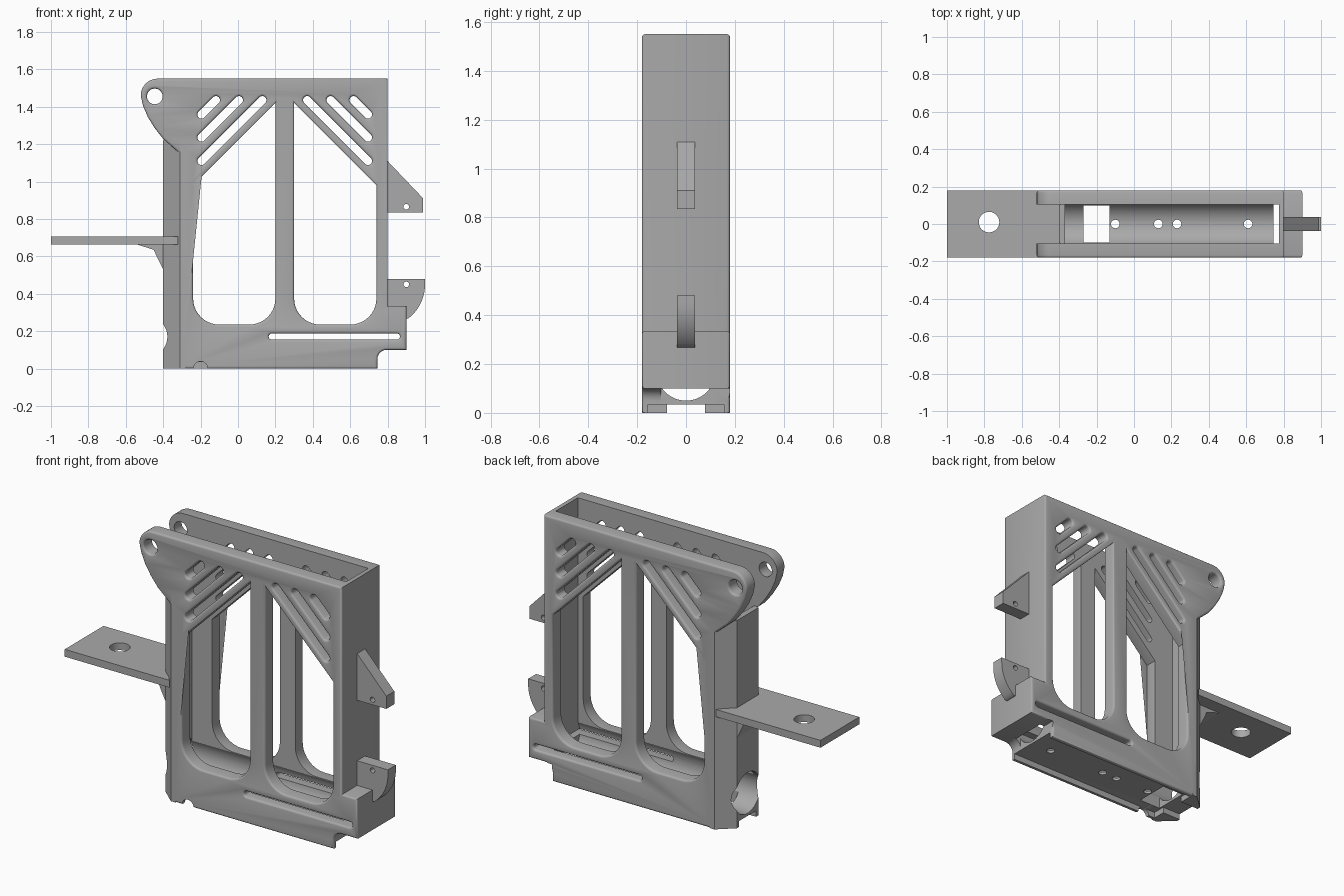
import bpy
import bmesh
from math import cos, sin, pi, radians
from mathutils import Matrix

cube = bpy.data.objects.get("Cube")
if cube:
    bpy.data.objects.remove(cube)

grey = bpy.data.materials.new("plain_grey")
grey.use_nodes = True
COLOUR = (0.40, 0.40, 0.40, 1)
grey.diffuse_color = COLOUR
grey.node_tree.nodes["Principled BSDF"].inputs["Base Color"].default_value = COLOUR

UPRIGHT = Matrix.Rotation(pi / 2, 4, "X")
FLAT = Matrix.Identity(4)


def arc(cx, cy, r, start, end, steps=10):
    angles = [radians(start + (end - start) * i / steps) for i in range(steps + 1)]
    return [(cx + r * cos(a), cy + r * sin(a)) for a in angles]


def circle(cx, cy, r, steps=28):
    return arc(cx, cy, r, 0, 360, steps)[:-1]


def slot(x1, y1, x2, y2, r, angle):
    """Rounded slot between two centres, running at the given angle."""
    return arc(x1, y1, r, angle + 90, angle + 270) + arc(x2, y2, r, angle - 90, angle + 90)


def mirrored(points, axis):
    return [(2 * axis - x, y) for x, y in reversed(points)]


def link(name, mesh):
    obj = bpy.data.objects.new(name, mesh)
    bpy.context.collection.objects.link(obj)
    return obj


def plate(name, outline, holes=(), half=0.1, bevel=0.0, turn=UPRIGHT, shift=(0, 0, 0)):
    """Filled profile with holes, extruded both ways, with rounded rims."""
    curve = bpy.data.curves.new(name, "CURVE")
    curve.dimensions = "2D"
    curve.fill_mode = "BOTH"
    curve.extrude = half - bevel
    curve.bevel_depth = bevel
    curve.bevel_resolution = 2
    curve.offset = -bevel
    for points in [outline, *holes]:
        spline = curve.splines.new("POLY")
        spline.points.add(len(points) - 1)
        for p, (x, y) in zip(spline.points, points):
            p.co = (x, y, 0, 1)
        spline.use_cyclic_u = True
    temp = link(name + "_profile", curve)
    bpy.context.view_layer.update()
    mesh = bpy.data.meshes.new_from_object(
        temp.evaluated_get(bpy.context.evaluated_depsgraph_get()))
    bpy.data.objects.remove(temp)
    bm = bmesh.new()
    bm.from_mesh(mesh)
    bmesh.ops.remove_doubles(bm, verts=bm.verts, dist=0.0001)
    bmesh.ops.transform(bm, matrix=Matrix.Translation(shift) @ turn, verts=bm.verts)
    bmesh.ops.recalc_face_normals(bm, faces=bm.faces)
    bm.to_mesh(mesh)
    bm.free()
    mesh.materials.clear()
    mesh.materials.append(grey)
    return link(name, mesh)


def box(x, y, z):
    bm = bmesh.new()
    size = [b - a for a, b in (x, y, z)]
    mid = [(a + b) / 2 for a, b in (x, y, z)]
    bmesh.ops.create_cube(bm, size=1, matrix=Matrix.Translation(mid) @ Matrix.Diagonal((*size, 1)))
    return cutter(bm)


def rod(centre, r, length, axis, sides=32):
    turn = {"X": Matrix.Rotation(pi / 2, 4, "Y"), "Y": UPRIGHT, "Z": FLAT}[axis]
    bm = bmesh.new()
    bmesh.ops.create_cone(bm, cap_ends=True, segments=sides, radius1=r, radius2=r,
                          depth=length, matrix=Matrix.Translation(centre) @ turn)
    return cutter(bm)


def cutter(bm):
    mesh = bpy.data.meshes.new("cutter")
    bm.to_mesh(mesh)
    bm.free()
    mesh.materials.append(grey)
    obj = link("cutter", mesh)
    obj.hide_render = True
    return obj


def combine(target, other, operation="DIFFERENCE"):
    mod = target.modifiers.new("combine", "BOOLEAN")
    mod.operation = operation
    mod.solver = "EXACT"
    mod.object = other
    bpy.context.view_layer.objects.active = target
    bpy.ops.object.modifier_apply(modifier=mod.name)
    bpy.data.objects.remove(other)


# Side profile of the frame with its hinge ears
outline = [(-0.31, 0), (0.745, 0)]
outline += arc(0.795, 0.05, 0.05, 180, 90, 6)
outline += [(0.9, 0.1), (0.9, 0.335), (0.8, 0.335), (0.8, 1.55)]
outline += arc(-0.43, 1.46, 0.09, 90, 180)
outline += [(-0.508, 1.405), (-0.482, 1.345), (-0.445, 1.285), (-0.4, 1.228), (-0.31, 1.15)]

# Windows and slanted vents, repeated either side of the centre bar
MID = 0.25
window = [(0.20, 1.42), (-0.24, 0.98)]
window += arc(-0.10, 0.375, 0.14, 180, 270)
window += arc(0.06, 0.375, 0.14, 270, 360)
vents = [slot(-0.195, low, 1.435 - low - 0.195, 1.435, 0.022, 45) for low in (1.11, 1.235, 1.358)]
holes = [window, *vents]
holes += [mirrored(h, MID) for h in holes]
holes += [circle(-0.445, 1.455, 0.042), slot(0.18, 0.171, 0.85, 0.171, 0.016, 0)]
frame = plate("frame", outline, holes, half=0.18, bevel=0.012)

# Chamfered rear column
column = plate("column", [(-0.28, -0.18), (-0.28, 0.18), (-0.31, 0.18), (-0.4, 0.1),
                          (-0.4, -0.1), (-0.31, -0.18)],
               half=0.61, turn=FLAT, shift=(0, 0, 0.61))
combine(frame, column, "UNION")

# Hollow inside, round trough, floor openings and underside channel
combine(frame, box((-0.37, 0.775), (-0.103, 0.103), (0.17, 1.7)))
combine(frame, box((-0.6, -0.36), (-0.103, 0.103), (1.222, 1.7)))
combine(frame, rod((0.1375, 0, 0.17), 0.12, 1.275, "X", 48))
combine(frame, box((-0.27, -0.13), (-0.1, 0.1), (-0.1, 0.2)))
combine(frame, box((0.745, 0.775), (-0.103, 0.103), (-0.1, 0.2)))
combine(frame, box((0.745, 0.8), (-0.1, 0.2), (-0.1, 0.1)))
combine(frame, box((-0.28, 0.8), (-0.155, 0.155), (-0.1, 0.035)))
combine(frame, box((-0.5, -0.2), (-0.078, 0.078), (-0.1, 0.035)))
combine(frame, rod((-0.2, -0.18, 0), 0.038, 0.16, "Y"))
for x in (-0.1, 0.13, 0.23, 0.61):
    combine(frame, rod((x, 0, 0.05), 0.023, 0.3, "Z", 20))

# Shelf with a mounting hole, and its bracket underneath
shelf = plate("shelf", [(-1, -0.18), (-0.32, -0.18), (-0.385, -0.1), (-0.385, 0.1),
                        (-0.32, 0.18), (-1, 0.18)], [circle(-0.775, 0.01, 0.055)],
              half=0.0215, turn=FLAT, shift=(0, 0, 0.686))
bracket = plate("shelf_bracket", [(-0.385, 0.67), (-0.56, 0.67), (-0.45, 0.635),
                                  (-0.435, 0.6), (-0.385, 0.5)], half=0.1)

# Hook tabs on the far wall
upper_tab = plate("upper_tab", [(0.79, 0.835), (0.99, 0.835), (0.99, 0.91), (0.79, 1.12)],
                  [circle(0.9, 0.865, 0.015, 16)], half=0.037)
lower_outline = [(0.79, 0.3), (0.89, 0.265)] + arc(0.77, 0.45, 0.23, -52, 0) + [(1, 0.48), (0.79, 0.48)]
lower_tab = plate("lower_tab", lower_outline, [circle(0.9, 0.45, 0.015, 16)], half=0.037)

# Smooth the rounded surfaces and keep the edges crisp
bpy.ops.object.select_all(action="DESELECT")
for part in (frame, shelf, bracket, upper_tab, lower_tab):
    part.select_set(True)
bpy.context.view_layer.objects.active = frame
bpy.ops.object.shade_smooth_by_angle(angle=radians(32))
